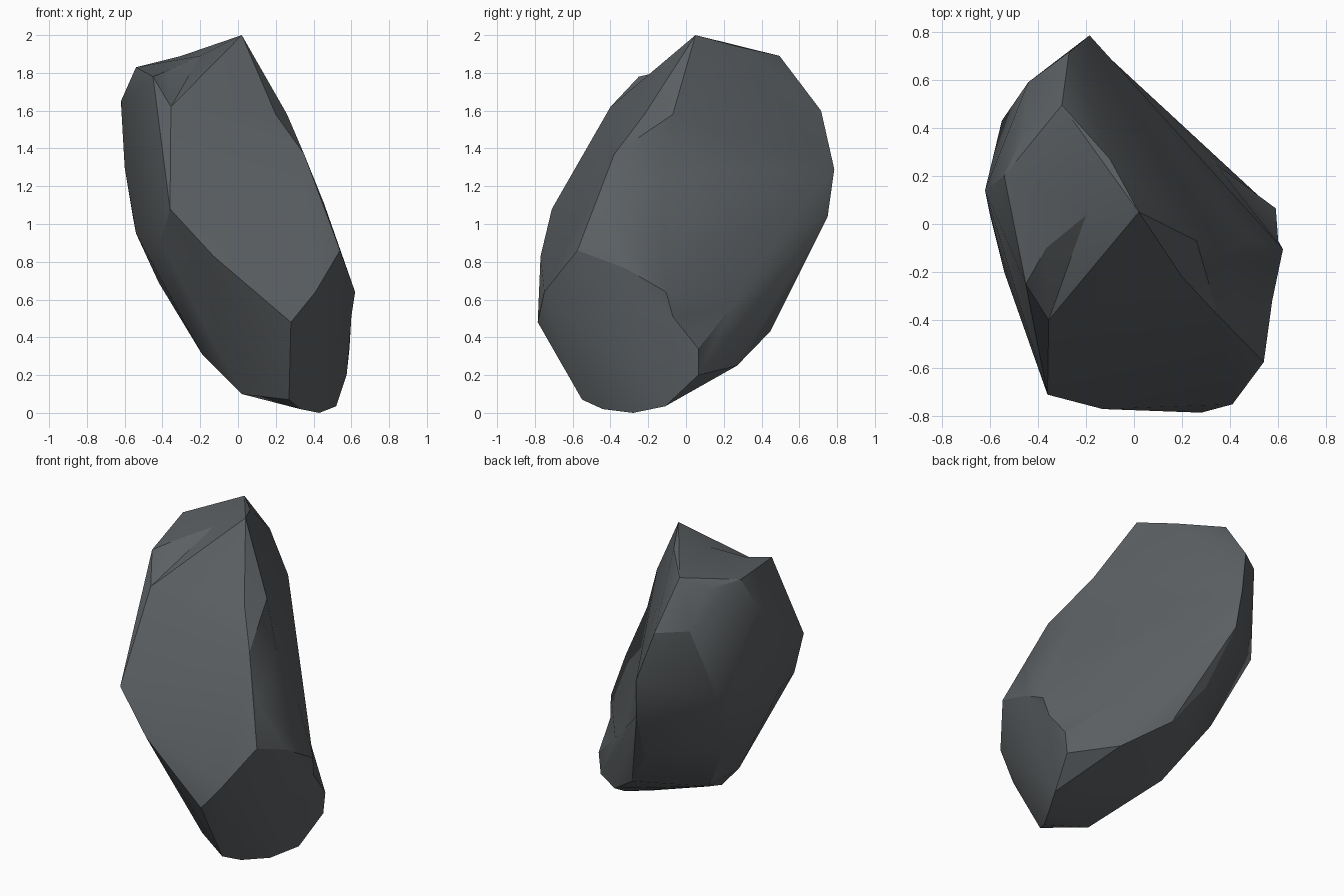
import bpy, bmesh, math
from mathutils import Vector
from mathutils.geometry import intersect_point_line

if "Cube" in bpy.data.objects:
    bpy.data.objects.remove(bpy.data.objects["Cube"])

# Key corners of each broad facet of the boulder
front_facet = [(0.02, 0.05, 2.0), (-0.2, 0.035, 1.89), (-0.365, -0.1, 1.815), (-0.45, -0.25, 1.78),
               (-0.355, -0.4, 1.62), (-0.36, -0.71, 1.08), (-0.13, -0.77, 0.83), (0.28, -0.785, 0.48),
               (0.41, -0.75, 0.64), (0.54, -0.575, 0.86), (0.455, -0.46, 1.11), (0.35, -0.38, 1.37),
               (0.2, -0.22, 1.58)]
back_facet = [(-0.1, 0.27, 1.94), (-0.3, 0.495, 1.89), (-0.27, 0.715, 1.6), (-0.185, 0.785, 1.29),
              (-0.165, 0.75, 1.04), (0.18, 0.36, 0.76), (0.34, 0.25, 0.57), (0.59, 0.065, 0.34),
              (0.6, -0.07, 0.51), (0.49, -0.07, 0.95), (0.37, -0.125, 1.28), (0.26, -0.07, 1.58)]
foot_facet = [(0.62, -0.105, 0.64), (0.575, -0.32, 0.765), (0.575, 0.065, 0.2), (0.52, -0.11, 0.035),
              (0.43, -0.28, 0.0), (0.33, -0.44, 0.02), (0.27, -0.55, 0.07)]
left_dome = [(-0.54, 0.2, 1.83), (-0.45, 0.4, 1.82), (-0.62, 0.14, 1.65), (-0.44, 0.59, 1.61),
             (-0.6, 0.04, 1.3), (-0.55, 0.43, 1.1), (-0.555, 0.31, 1.03), (-0.54, -0.2, 0.95),
             (-0.41, -0.54, 0.9)]
underside = [(-0.09, 0.56, 0.68), (0.08, 0.445, 0.43), (0.33, 0.27, 0.25), (-0.42, 0.21, 0.69),
             (-0.19, 0.03, 0.31), (0.02, -0.4, 0.1), (-0.19, -0.28, 0.31)]


def edge_distance(edge, p):
    a, b = (v.co for v in edge.verts)
    t = intersect_point_line(p, a, b)[1]
    return (a.lerp(b, min(max(t, 0), 1)) - p).length


def pinch(bm, p, reach=0.07):
    """Pull the nearest ridge in to point p, making a shallow hollow."""
    first = min(bm.edges, key=lambda e: edge_distance(e, p))
    limit = edge_distance(first, p) + reach
    gone = set(first.link_faces)
    for e in {e for f in gone for e in f.edges}:
        t = intersect_point_line(p, e.verts[0].co, e.verts[1].co)[1]
        if 0.15 < t < 0.85 and edge_distance(e, p) < limit:
            gone.update(e.link_faces)
    rim = [e for e in {e for f in gone for e in f.edges}
           if sum(f in gone for f in e.link_faces) == 1]
    bmesh.ops.delete(bm, geom=list(gone), context='FACES_KEEP_BOUNDARY')
    c = bm.verts.new(p)
    for e in rim:
        bm.faces.new((*e.verts, c))


# Wrap the corners in one solid, then press in the hollow ridges
points = [Vector(p) for g in (front_facet, back_facet, foot_facet, left_dome, underside) for p in g]
bm = bmesh.new()
for p in points:
    bm.verts.new(p)
bmesh.ops.convex_hull(bm, input=bm.verts[:])
loose = [v for v in bm.verts if not v.link_faces]
hollows = [v.co.copy() for v in loose]
bmesh.ops.delete(bm, geom=loose, context='VERTS')
bmesh.ops.triangulate(bm, faces=bm.faces[:])
for p in hollows:
    pinch(bm, p)
bmesh.ops.recalc_face_normals(bm, faces=bm.faces[:])

mesh = bpy.data.meshes.new("boulder")
bm.to_mesh(mesh)
bm.free()
rock = bpy.data.objects.new("boulder", mesh)
bpy.context.collection.objects.link(rock)

# Slate grey stone
stone = bpy.data.materials.new("slate_grey")
stone.diffuse_color = (0.105, 0.115, 0.122, 1)
stone.use_nodes = True
stone.node_tree.nodes["Principled BSDF"].inputs["Base Color"].default_value = stone.diffuse_color
mesh.materials.append(stone)

# Soft facets, crisp ridges
bpy.context.view_layer.objects.active = rock
rock.select_set(True)
bpy.ops.object.shade_smooth_by_angle(angle=math.radians(27))
